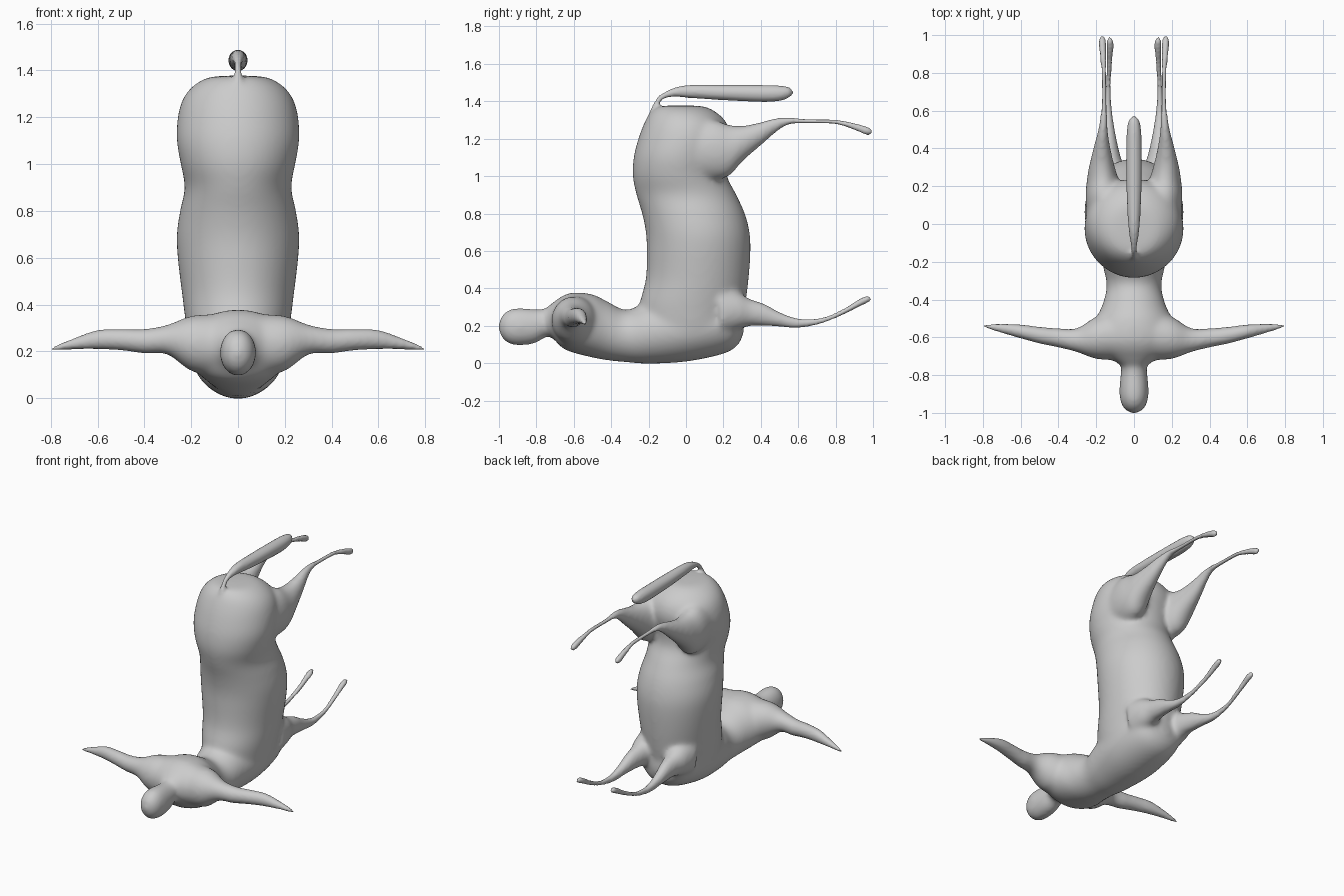
import bpy, math

SEG, SUB = 40, 6
parts = []


def blend(rows):
    """Catmull-Rom interpolation of section rows."""
    out = []
    for i in range(len(rows) - 1):
        p = [rows[max(0, min(len(rows) - 1, i + k))] for k in (-1, 0, 1, 2)]
        for s in range(SUB):
            u = s / SUB
            out.append([0.5 * (2 * b + (c - a) * u + (2 * a - 5 * b + 4 * c - d) * u * u
                               + (3 * b - a - 3 * c + d) * u ** 3) for a, b, c, d in zip(*p)])
    return out + [list(rows[-1])]


def loft(name, axis, rows, side=1):
    """Closed elliptical loft; rows = (station, min1, max1, min2, max2)."""
    verts, faces = [], []
    rows = blend(rows)
    for t, a0, a1, b0, b1 in rows:
        for k in range(SEG):
            w = 2 * math.pi * k / SEG
            a = (a0 + a1) / 2 + (a1 - a0) / 2 * math.cos(w)
            b = (b0 + b1) / 2 + (b1 - b0) / 2 * math.sin(w)
            x, y, z = {'X': (t, a, b), 'Y': (a, t, b), 'Z': (a, b, t)}[axis]
            verts.append((side * x, y, z))
    for r in range(len(rows) - 1):
        for k in range(SEG):
            i, j = r * SEG + k, r * SEG + (k + 1) % SEG
            faces.append((i, j, j + SEG, i + SEG))
    faces.append(tuple(range(SEG))[::-1])
    faces.append(tuple(range(len(verts) - SEG, len(verts))))
    if (axis == 'Y') != (side < 0):
        faces = [f[::-1] for f in faces]
    me = bpy.data.meshes.new(name)
    me.from_pydata(verts, [], faces)
    ob = bpy.data.objects.new(name, me)
    bpy.context.collection.objects.link(ob)
    parts.append(ob)


# Barrel of the animal body (upright)
loft("barrel", 'Z', [
    (0.08, -.13, .13, -.20, .20), (0.15, -.19, .19, -.24, .28), (0.30, -.22, .22, -.25, .315),
    (0.45, -.24, .24, -.215, .335), (0.60, -.258, .258, -.21, .345), (0.70, -.262, .262, -.215, .34),
    (0.80, -.248, .248, -.235, .315), (0.90, -.228, .228, -.265, .27), (1.0, -.245, .245, -.285, .22),
    (1.1, -.262, .262, -.28, .22), (1.2, -.258, .258, -.255, .24), (1.28, -.235, .235, -.225, .22),
    (1.335, -.19, .19, -.195, .17), (1.37, -.12, .12, -.15, .10), (1.378, -.02, .02, -.06, .0)])

# Upper torso (lying forward)
loft("torso", 'Y', [
    (0.31, -.03, .03, .17, .23), (0.28, -.13, .13, .10, .32), (0.20, -.18, .18, .05, .38),
    (0.0, -.20, .20, .008, .38), (-0.2, -.17, .17, -.003, .33), (-0.32, -.145, .145, .005, .285),
    (-0.42, -.165, .165, .015, .33), (-0.5, -.20, .20, .03, .368), (-0.6, -.23, .23, .055, .378),
    (-0.66, -.20, .20, .08, .36), (-0.71, -.13, .13, .13, .325), (-0.75, -.07, .07, .15, .295),
    (-0.78, -.05, .05, .16, .27)])

# Head and neck
loft("head", 'Y', [
    (-0.66, -.06, .06, .15, .30), (-0.74, -.064, .064, .142, .29), (-0.80, -.072, .072, .108, .288),
    (-0.86, -.077, .077, .096, .294), (-0.92, -.076, .076, .096, .294), (-0.965, -.062, .062, .115, .275),
    (-0.993, -.035, .035, .15, .24), (-1.004, -.004, .004, .19, .20)])

# Tail
loft("tail", 'Y', [
    (-0.20, -.03, .03, 1.26, 1.33), (-0.175, -.018, .018, 1.33, 1.385), (-0.15, -.014, .014, 1.37, 1.424),
    (-0.12, -.016, .016, 1.412, 1.446), (-0.06, -.024, .024, 1.424, 1.473), (0.02, -.032, .032, 1.418, 1.487),
    (0.2, -.04, .04, 1.406, 1.488), (0.4, -.041, .041, 1.397, 1.487), (0.5, -.037, .037, 1.402, 1.484),
    (0.55, -.026, .026, 1.42, 1.475), (0.572, -.004, .004, 1.44, 1.455)])

for s in (1, -1):
    # Arms
    loft("arm", 'X', [
        (0.08, -.72, -.46, .09, .36), (0.2, -.715, -.49, .115, .352), (0.3, -.68, -.55, .185, .315),
        (0.4, -.653, -.553, .192, .295), (0.5, -.632, -.545, .205, .295), (0.6, -.605, -.533, .21, .29),
        (0.7, -.576, -.529, .209, .256), (0.77, -.555, -.53, .206, .228), (0.802, -.544, -.536, .204, .212)], s)
    # Hind legs
    loft("hind_leg", 'Y', [
        (0.05, .04, .25, .98, 1.30), (0.15, .06, .257, .98, 1.30), (0.23, .08, .25, 1.0, 1.275),
        (0.3, .10, .24, 1.075, 1.27), (0.4, .125, .215, 1.165, 1.288), (0.48, .138, .193, 1.235, 1.308),
        (0.55, .142, .18, 1.276, 1.312), (0.65, .144, .171, 1.283, 1.305), (0.8, .146, .173, 1.278, 1.301),
        (0.9, .147, .181, 1.247, 1.283), (0.96, .148, .187, 1.222, 1.266), (0.985, .154, .181, 1.222, 1.256),
        (0.998, .165, .17, 1.234, 1.244)], s)
    # Front legs
    loft("front_leg", 'Y', [
        (0.18, .02, .22, .15, .42), (0.28, .045, .205, .18, .38), (0.34, .065, .185, .197, .345),
        (0.42, .087, .173, .2, .315), (0.5, .103, .166, .196, .272), (0.58, .115, .159, .189, .242),
        (0.66, .122, .153, .197, .235), (0.75, .122, .148, .221, .249), (0.85, .116, .144, .263, .295),
        (0.93, .109, .145, .304, .344), (0.97, .111, .144, .323, .359), (0.992, .125, .131, .338, .348)], s)

# Fuse the parts into one skin
bpy.ops.object.select_all(action='DESELECT')
for ob in parts:
    ob.select_set(True)
body = parts[0]
bpy.context.view_layer.objects.active = body
bpy.ops.object.join()
body.name = "creature_body"
remesh = body.modifiers.new("fuse", 'REMESH')
remesh.mode = 'VOXEL'
remesh.voxel_size = 0.011
bpy.ops.object.modifier_apply(modifier=remesh.name)

# Soften the joints, leaving the thin limbs and tail alone
core = body.vertex_groups.new(name="core")
limbs = body.vertex_groups.new(name="limbs")
for v in body.data.vertices:
    x, y, z = v.co
    if abs(x) < 0.4 and y < 0.42 and z < 1.365:
        core.add([v.index], max(0.0, min(1.0, (0.42 - y) * 10, (0.4 - abs(x)) * 10, (1.365 - z) * 20)), 'ADD')
    limbs.add([v.index], 1.0, 'ADD')
for group, count in (("core", 26), ("limbs", 1)):
    m = body.modifiers.new("soften_" + group, 'SMOOTH')
    m.factor, m.iterations, m.vertex_group = 0.5, count, group
    bpy.ops.object.modifier_apply(modifier=m.name)
bpy.ops.object.shade_smooth()
